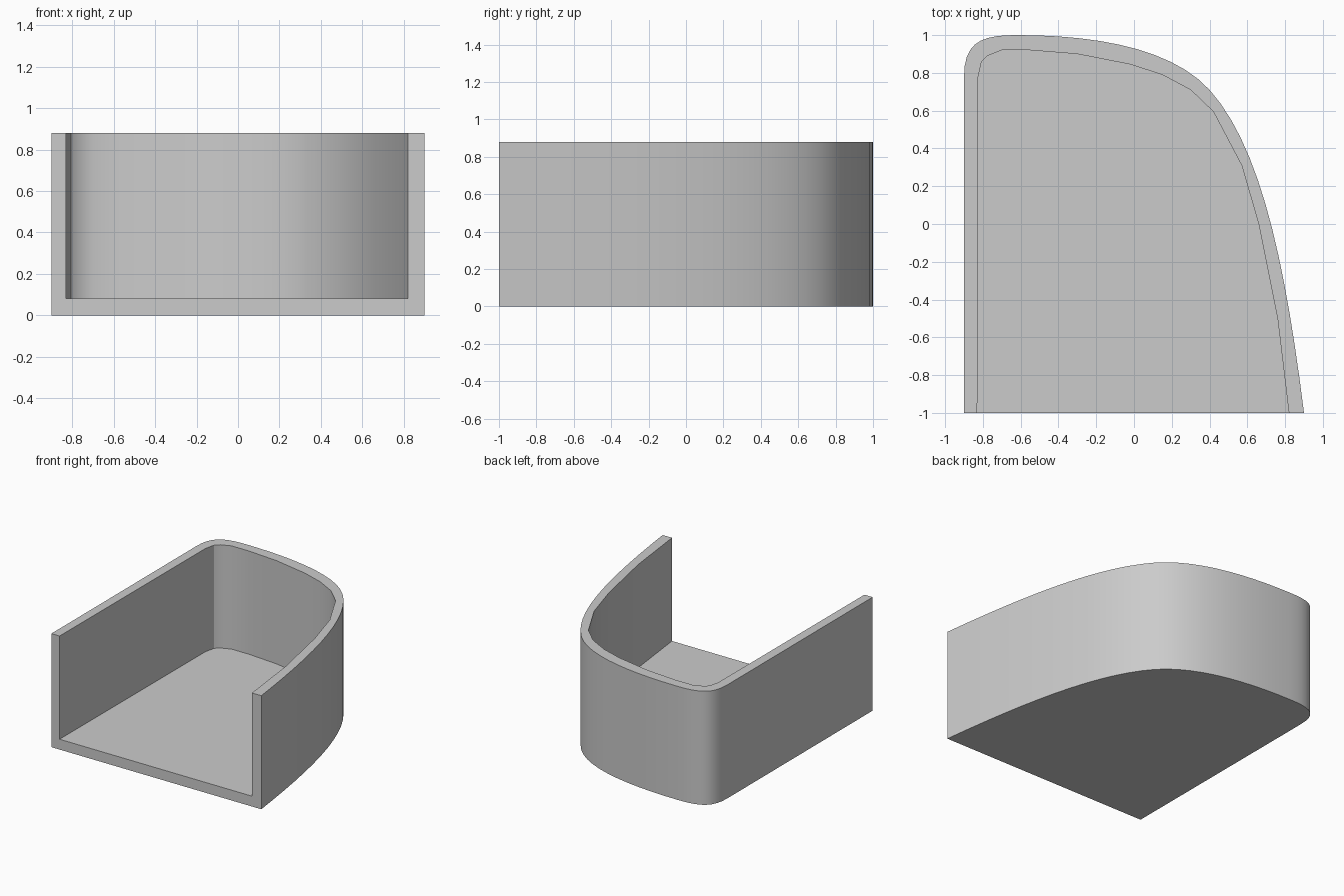
import bpy
import bmesh
import math
from mathutils import Vector
from mathutils.geometry import interpolate_bezier

cube = bpy.data.objects.get("Cube")
if cube:
    bpy.data.objects.remove(cube, do_unlink=True)

FLOOR, TOP = 0.08, 0.88


# Outer outline: straight side, tight corner, sweeping curved side
def bezier(a, b, c, d, steps):
    return [tuple(p) for p in interpolate_bezier(Vector(a), Vector(b), Vector(c), Vector(d), steps)]


corner = bezier((-0.9, 0.78), (-0.9, 0.97), (-0.8, 1), (-0.62, 1), 10)
back = bezier((-0.62, 1), (-0.2, 1), (0.2, 0.93), (0.4, 0.71), 12)
side = bezier((0.4, 0.71), (0.67, 0.41), (0.8, -0.2), (0.9, -1), 14)
outer = [(-0.9, -1)] + corner + back[1:] + side[1:]

# Inner outline, coarser than the outer one
inner = [(-0.83, -1), (-0.825, 0.78), (-0.807, 0.86), (-0.775, 0.89), (-0.7, 0.92),
         (-0.55, 0.92), (-0.3, 0.9), (-0.02, 0.845), (0.15, 0.79), (0.3, 0.71),
         (0.42, 0.595), (0.57, 0.31), (0.66, 0), (0.76, -0.5), (0.82, -1)]

bm = bmesh.new()


def ring(points, z):
    return [bm.verts.new((p[0], p[1], z)) for p in points]


def wall(low, high):
    for i in range(len(low) - 1):
        bm.faces.new((low[i], low[i + 1], high[i + 1], high[i]))


out_low, out_high = ring(outer, 0), ring(outer, TOP)
in_low, in_high = ring(inner, FLOOR), ring(inner, TOP)

# Walls, underside, floor, rim and U-shaped front face
wall(out_low, out_high)
wall(in_low, in_high)
bm.faces.new(out_low)
bm.faces.new(in_low)
bm.faces.new(out_high + in_high[::-1])
bm.faces.new((out_low[0], out_low[-1], out_high[-1], in_high[-1],
              in_low[-1], in_low[0], in_high[0], out_high[0]))
bmesh.ops.recalc_face_normals(bm, faces=bm.faces)

mesh = bpy.data.meshes.new("open_tray")
bm.to_mesh(mesh)
bm.free()
tray = bpy.data.objects.new("open_tray", mesh)
bpy.context.collection.objects.link(tray)

# Plain grey material
grey = bpy.data.materials.new("light_grey")
grey.use_nodes = True
colour = (0.6, 0.6, 0.6, 1)
grey.diffuse_color = colour
grey.node_tree.nodes["Principled BSDF"].inputs["Base Color"].default_value = colour
mesh.materials.append(grey)

# Smooth curves with sharp rims
bpy.ops.object.select_all(action="DESELECT")
tray.select_set(True)
bpy.context.view_layer.objects.active = tray
bpy.ops.object.shade_smooth_by_angle(angle=math.radians(30))
